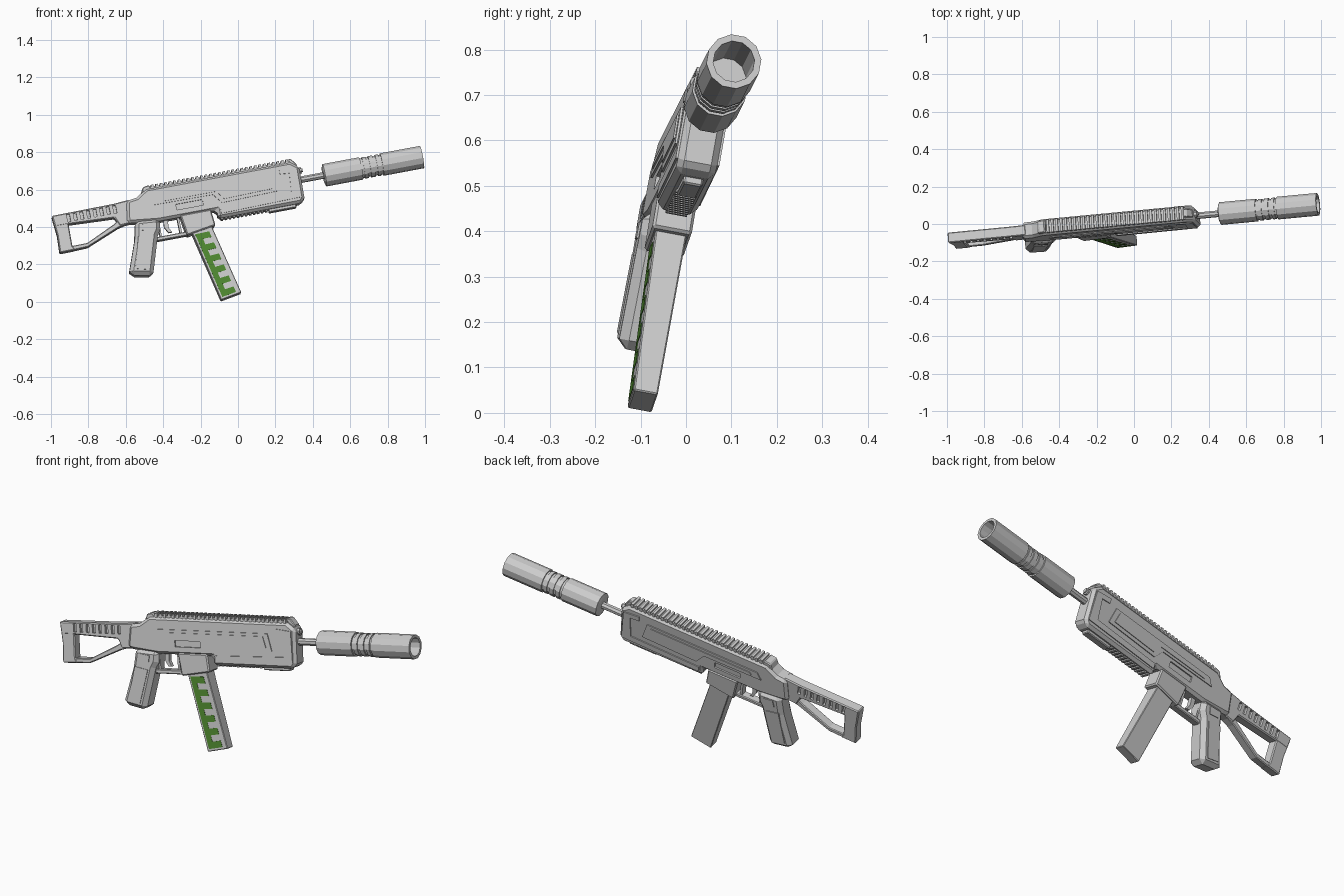
import bpy, bmesh, math
from mathutils import Matrix, Vector

if "Cube" in bpy.data.objects:
    bpy.data.objects.remove(bpy.data.objects["Cube"])

# Tilted frame: u along the barrel, v across, w up
u = Vector((1, .095, .187)).normalized()
n = Vector((-.059, .981, -.183))
n = (n - u * n.dot(u)).normalized()
w = u.cross(n)
FRAME = Matrix.Translation((0, .012, .59)) @ Matrix((u, n, w)).transposed().to_4x4()


def finish(name, bm, bevel=0):
    bmesh.ops.recalc_face_normals(bm, faces=bm.faces)
    me = bpy.data.meshes.new(name)
    bm.to_mesh(me)
    bm.free()
    ob = bpy.data.objects.new(name, me)
    bpy.context.collection.objects.link(ob)
    ob.matrix_world = FRAME
    if bevel:
        m = ob.modifiers.new("chamfer", 'BEVEL')
        m.width, m.segments, m.limit_method = bevel, 1, 'ANGLE'
        m.angle_limit = math.radians(40)
    return ob


def add_prism(bm, pts, v0, v1):
    a = [bm.verts.new((p[0], v0, p[1])) for p in pts]
    b = [bm.verts.new((p[0], v1, p[1])) for p in pts]
    bm.faces.new(a)
    bm.faces.new(b[::-1])
    for i in range(len(pts)):
        j = (i + 1) % len(pts)
        bm.faces.new((a[i], a[j], b[j], b[i]))


def prism(name, pts, half, bevel=0):
    bm = bmesh.new()
    add_prism(bm, pts, -half, half)
    return finish(name, bm, bevel)


def rect(u0, u1, w0, w1):
    return [(u0, w0), (u1, w0), (u1, w1), (u0, w1)]


def many(name, shapes, half):
    bm = bmesh.new()
    for pts in shapes:
        add_prism(bm, pts, -half, half)
    return finish(name, bm)


def both_sides(name, shapes, v0, v1):
    bm = bmesh.new()
    for pts in shapes:
        add_prism(bm, pts, v0, v1)
        add_prism(bm, pts, -v1, -v0)
    return finish(name, bm)


def lathe(name, prof, sides=12, w0=0):
    bm = bmesh.new()
    rings = []
    for pu, r in prof:
        rings.append([bm.verts.new((pu, r * math.cos(2 * math.pi * (k + .5) / sides),
                                    w0 + r * math.sin(2 * math.pi * (k + .5) / sides)))
                      for k in range(sides)])
    for a, b in zip(rings, rings[1:]):
        for k in range(sides):
            j = (k + 1) % sides
            bm.faces.new((a[k], a[j], b[j], b[k]))
    bm.faces.new(rings[0])
    bm.faces.new(rings[-1])
    return finish(name, bm)


def cut(ob, cutter):
    m = ob.modifiers.new("cut", 'BOOLEAN')
    m.operation, m.object, m.solver = 'DIFFERENCE', cutter, 'EXACT'
    cutter.hide_render = True
    cutter.hide_viewport = True


# Barrel, muzzle tube with ringed waist, gas plug
lathe("barrel", [(.3, .018), (.5, .018)], 8)
R = .061
lathe("muzzle_tube", [(.466, .045), (.472, R), (.672, R), (.672, .053), (.684, .053),
                      (.684, .058), (.705, .058), (.705, .052), (.718, .052), (.718, .058),
                      (.742, .058), (.742, .052), (.756, .052), (.756, .058), (.774, .058),
                      (.774, .053), (.785, .053), (.785, R), (1.005, R), (1.005, .046),
                      (.80, .046)], 12)
lathe("gas_plug", [(.31, .018), (.355, .018), (.355, .01), (.362, .01)], 8, .05)

# Receiver with ejection slots
body = prism("receiver", [(-.6, .055), (-.545, .062), (-.485, .1), (.3, .1), (.345, .066),
                          (.34, -.105), (.32, -.13), (-.135, -.13), (-.135, -.085),
                          (-.45, -.085), (-.58, -.07), (-.62, -.062)], .044, .014)
cut(body, both_sides("ejection_cutter", [rect(-.345, -.2, -.045, -.014)], .036, .08))

# Raised side panels and front band
panel = [(-.465, .004), (-.44, .04), (.19, .042), (.21, -.045), (-.1, -.052), (-.14, .0)]
inner = [(-.41, .014), (-.4, .026), (.165, .028), (.18, -.028), (-.085, -.034), (-.12, .013)]
band = [(.235, .068), (.325, .058), (.325, -.1), (-.115, -.108), (-.115, -.08),
        (.275, -.072), (.285, .038), (.235, .042)]
both_sides("side_panels", [panel, band], .04, .049)
both_sides("side_inserts", [inner], .045, .053)

# Top rail and lower rail
prism("rail_base", rect(-.47, .3, .09, .105), .032)
many("rail_teeth", [rect(-.455 + i * .0245, -.442 + i * .0245, .095, .116) for i in range(31)], .035)
prism("rear_sight", [(-.515, .08), (-.5, .112), (-.465, .118), (-.455, .09)], .034, .005)
prism("front_sight", [(.285, .09), (.29, .118), (.31, .118), (.335, .085), (.335, .07)], .022, .004)
many("lower_rail_teeth", [rect(-.12 + i * .022, -.108 + i * .022, -.137, -.12) for i in range(12)], .024)
prism("lower_mount", rect(.14, .29, -.146, -.12), .022, .004)

# Stock: slotted arm, butt and strut around an opening
arm = prism("stock_arm", [(-1.008, .051), (-.674, .054), (-.58, .06), (-.58, -.065), (-.66, -.07),
                          (-.68, -.022), (-.93, -.01), (-1.003, -.01)], .028, .005)
slots = [rect(-.93 + i * .036, -.914 + i * .036, .002, .044) for i in range(8)]
cut(arm, both_sides("stock_slot_cutter", slots, .014, .06))
prism("stock_butt", [(-1.008, .04), (-1.0, -.055), (-1.005, -.154), (-.92, -.153),
                     (-.932, -.129), (-.929, .0)], .027, .005)
prism("stock_strut", [(-.94, -.153), (-.851, -.15), (-.671, -.078), (-.62, -.066), (-.65, -.03),
                      (-.69, -.055), (-.85, -.128), (-.94, -.129)], .024, .004)

# Pistol grip with side plates
prism("grip", [(-.575, -.06), (-.445, -.07), (-.452, -.13), (-.472, -.16), (-.54, -.37),
               (-.655, -.345), (-.66, -.325), (-.598, -.16)], .05, .022)
both_sides("grip_plates", [[(-.578, -.15), (-.505, -.165), (-.562, -.335), (-.627, -.318)]], .04, .0535)
both_sides("grip_pins", [[(-.54, -.085), (-.49, -.093), (-.498, -.128), (-.552, -.12)]], .04, .0545)

# Trigger and guard
prism("trigger_guard", [(-.49, -.166), (-.31, -.166), (-.31, -.187), (-.49, -.187)], .022, .004)
prism("trigger", [(-.425, -.08), (-.4, -.08), (-.405, -.125), (-.392, -.152), (-.41, -.152), (-.428, -.12)], .011)
many("guard_ribs", [rect(-.352, -.34, -.17, -.08), rect(-.46, -.45, -.17, -.08)], .018)

# Magazine well and tapered magazine
prism("magazine_well", [(-.334, -.075), (-.166, -.075), (-.158, -.165), (-.318, -.19)], .044, .006)
TR, TF, BF, BR = (Vector(p) for p in ((-.295, -.15), (-.182, -.15), (-.093, -.546), (-.207, -.566)))


def mag_point(t, s, v):
    p = TR.lerp(TF, t).lerp(BR.lerp(BF, t), s)
    return (p.x, v * (.035 - .008 * s), p.y)


def mag_block(bm, t0, t1, s0, s1, v0, v1):
    vs = [bm.verts.new(mag_point(t, s, v)) for v in (v0, v1)
          for t, s in ((t0, s0), (t1, s0), (t1, s1), (t0, s1))]
    for f in ((0, 1, 2, 3), (7, 6, 5, 4), (0, 1, 5, 4), (1, 2, 6, 5), (2, 3, 7, 6), (3, 0, 4, 7)):
        bm.faces.new([vs[i] for i in f])


bm = bmesh.new()
mag_block(bm, 0, 1, 0, 1, -1, 1)
finish("magazine", bm, .003)

# Green comb-shaped window on the front side
bm = bmesh.new()
mag_block(bm, .1, .36, .1, .97, -1.05, -.9)
for i in range(6):
    s = .1 + i * .158
    mag_block(bm, .36, .78, s, s + .08, -1.05, -.9)
window = finish("magazine_window", bm)
green = bpy.data.materials.new("green")
green.diffuse_color = (.08, .25, .03, 1)
green.use_nodes = True
green.node_tree.nodes["Principled BSDF"].inputs["Base Color"].default_value = green.diffuse_color
window.data.materials.append(green)
